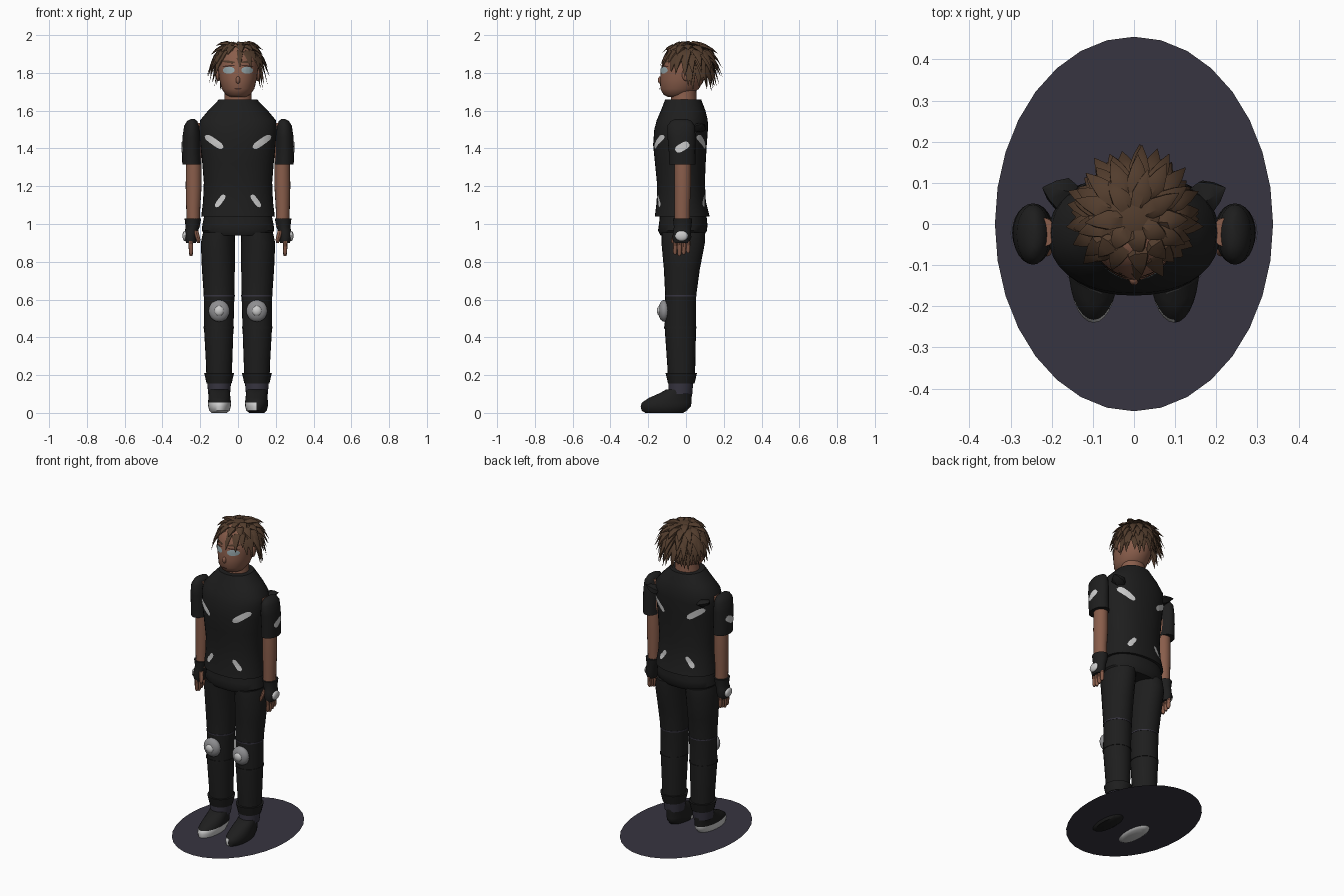
import bpy, bmesh, math, random
from mathutils import Vector
from mathutils.bvhtree import BVHTree

random.seed(4)
if "Cube" in bpy.data.objects:
    bpy.data.objects.remove(bpy.data.objects["Cube"])


def material(name, r, g, b):
    m = bpy.data.materials.new(name)
    m.use_nodes = True
    m.diffuse_color = (r, g, b, 1)
    m.node_tree.nodes["Principled BSDF"].inputs["Base Color"].default_value = (r, g, b, 1)
    return m


BLACK = material("black_cloth", .013, .013, .013)
SKIN = material("skin", .25, .11, .07)
HAIR = material("brown_hair", .085, .046, .026)
WHITE = material("light_grey", .6, .6, .6)
GREY = material("pad_grey", .27, .27, .28)
PURPLE = material("dark_purple", .038, .035, .052)
EYE = material("eye_blue_grey", .3, .38, .4)
DARK = material("dark_brown", .06, .025, .018)
SIDES = (("left_", 1), ("right_", -1))
parts = []


def finish(name, bm, *mats):
    mesh = bpy.data.meshes.new(name)
    bm.to_mesh(mesh)
    bm.free()
    ob = bpy.data.objects.new(name, mesh)
    bpy.context.collection.objects.link(ob)
    for m in mats:
        mesh.materials.append(m)
    parts.append(ob)
    return ob


def skin_rings(bm, rings):
    # bridge successive vertex rings and close both ends
    n = len(rings[0])
    for a, b in zip(rings, rings[1:]):
        for i in range(n):
            j = (i + 1) % n
            bm.faces.new((a[i], a[j], b[j], b[i]))
    bm.faces.new(rings[0][::-1])
    bm.faces.new(rings[-1])


def loft(name, rings, *mats, s=1, n=24, power=1.0):
    # each ring: centre x, centre y, height, radius x, radius y
    bm = bmesh.new()
    loops = []
    for cx, cy, z, rx, ry in rings:
        loop = []
        for i in range(n):
            c, d = math.cos(math.tau * i / n), math.sin(math.tau * i / n)
            c, d = [math.copysign(abs(v) ** power, v) for v in (c, d)]
            loop.append(bm.verts.new((s * cx + rx * c, cy + ry * d, z)))
        loops.append(loop)
    skin_rings(bm, loops)
    bmesh.ops.recalc_face_normals(bm, faces=bm.faces)
    return finish(name, bm, *mats)


def ball(name, centre, size, mat, seg=20):
    bm = bmesh.new()
    bmesh.ops.create_uvsphere(bm, u_segments=seg, v_segments=seg // 2, radius=1)
    for v in bm.verts:
        v.co = Vector(centre) + v.co * Vector(size)
    return finish(name, bm, mat)


def patch(name, target, facing, u, v, length, width, angle, mat, power=4):
    # thin painted plate laid onto a surface along an axis direction
    me = target.data
    tree = BVHTree.FromPolygons([p.co for p in me.vertices], [p.vertices for p in me.polygons])
    out = Vector(facing)
    bm = bmesh.new()
    rows = []
    for i in range(13):
        a = (i / 6 - 1) * .97
        row = []
        for j in range(5):
            b = (j / 2 - 1) * (1 - abs(a) ** power) ** .5
            p = u + a * length / 2 * math.cos(angle) - b * width / 2 * math.sin(angle)
            q = v + a * length / 2 * math.sin(angle) + b * width / 2 * math.cos(angle)
            start = Vector((0, p, q)) if out.x else Vector((p, 0, q))
            hit, normal, _, _ = tree.ray_cast(start + out, -out)
            if hit is None:
                hit, normal, _, _ = tree.find_nearest(start + out * .1)
            row.append(bm.verts.new(hit + normal * .004))
        rows.append(row)
    for a, b in zip(rows, rows[1:]):
        for j in range(4):
            bm.faces.new((a[j], b[j], b[j + 1], a[j + 1]))
    bm.normal_update()
    if sum(f.normal.dot(out) for f in bm.faces) < 0:
        bmesh.ops.reverse_faces(bm, faces=bm.faces)
    finish(name, bm, mat)


def spike(bm, root, out, drop, width):
    # curved tapering lock
    root, out = Vector(root), Vector(out)
    side = out.cross(Vector((0, 0, 1))).normalized()
    up = side.cross(out).normalized()
    loops = []
    for t, w in ((0, .8), (.35, 1), (.7, .6), (1, .04)):
        c = root + out * t - Vector((0, 0, drop * t * t))
        loops.append([bm.verts.new(c + (side * math.cos(k * math.tau / 5)
                      + up * .55 * math.sin(k * math.tau / 5)) * width * w) for k in range(5)])
    skin_rings(bm, loops)


# ground disc
bm = bmesh.new()
bmesh.ops.create_circle(bm, cap_ends=True, segments=32, radius=1)
for v in bm.verts:
    v.co = (v.co.x * .338, v.co.y * .455, .012)
finish("ground_disc", bm, PURPLE)

# shirt and trousers top
shirt = loft("shirt", [(0, -.02, 1.04, .195, .145), (0, -.025, 1.12, .185, .13),
                       (0, -.027, 1.22, .181, .127), (0, -.03, 1.32, .189, .134),
                       (0, -.032, 1.42, .199, .142), (0, -.026, 1.5, .208, .142),
                       (0, -.02, 1.55, .2, .135), (0, -.015, 1.6, .158, .118),
                       (0, -.015, 1.66, .1, .095)], BLACK, n=36, power=.9)
loft("hips", [(0, -.02, .94, .17, .115), (0, -.018, .965, .192, .13), (0, -.015, 1.0, .188, .128),
              (0, -.015, 1.06, .175, .122)], BLACK, n=32, power=.9)

# shirt marks, front and back
for label, s in SIDES:
    for side, facing in (("front", (0, -1, 0)), ("back", (0, 1, 0))):
        patch(label + side + "_chest_mark", shirt, facing, s * .125, 1.435, .115, .034, s * .62, WHITE)
        patch(label + side + "_hem_mark", shirt, facing, s * .093, 1.122, .08, .027, -s * .95, WHITE)

for label, s in SIDES:
    # arm, sleeve and shoulder point
    loft(label + "arm", [(.236, -.02, .99, .035, .04), (.237, -.02, 1.08, .037, .041),
                         (.235, -.018, 1.2, .042, .044), (.234, -.018, 1.33, .041, .044),
                         (.22, -.02, 1.535, .03, .035)], SKIN, s=s, n=18)
    sleeve = loft(label + "sleeve", [(.245, -.02, 1.315, .05, .07), (.247, -.021, 1.38, .049, .07),
                                     (.246, -.024, 1.46, .048, .074), (.245, -.026, 1.52, .04, .073),
                                     (.243, -.026, 1.545, .027, .055), (.24, -.026, 1.556, .01, .03)],
                  BLACK, s=s, n=24)
    patch(label + "sleeve_mark", sleeve, (s, 0, 0), -.02, 1.407, .08, .04, .55, WHITE)
    bm = bmesh.new()
    spike(bm, (s * .15, .06, 1.5), (s * .072, .028, .03), 0, .045)
    finish(label + "shoulder_point", bm, BLACK)

    # glove, wrist pad, fingers, thumb
    loft(label + "glove", [(.248, -.025, .9, .026, .042), (.25, -.022, .93, .036, .05),
                           (.246, -.02, .965, .035, .047), (.24, -.018, .985, .037, .046),
                           (.239, -.018, 1.028, .044, .051)], BLACK, s=s, n=20)
    ball(label + "wrist_pad", (s * .281, -.024, .937), (.013, .034, .027), WHITE)
    for k in range(4):
        y = -.058 + k * .023
        low = .83 + .008 * abs(k - 1)
        loft(label + "finger_%d" % (k + 1), [(.249, y, low, .006, .006), (.249, y, low + .012, .011, .011),
                                            (.25, y, .91, .012, .012)], SKIN, s=s, n=8)
    loft(label + "thumb", [(.209, -.07, .9, .007, .008), (.211, -.066, .918, .012, .013),
                           (.224, -.048, .965, .014, .015)], SKIN, s=s, n=8)

    # trouser leg, seams, cuff, sock
    loft(label + "trouser_leg", [(.1, -.024, .17, .067, .07), (.1, -.025, .25, .069, .074),
                                 (.102, -.03, .45, .078, .083), (.1, -.028, .62, .081, .082),
                                 (.104, -.022, .76, .087, .095), (.107, -.015, .9, .09, .115),
                                 (.1, -.015, .955, .085, .115)], BLACK, s=s)
    loft(label + "knee_seam_low", [(.102, -.03, .448, .081, .086), (.102, -.03, .457, .081, .086)], BLACK, s=s)
    loft(label + "knee_seam_high", [(.1, -.028, .617, .083, .084), (.1, -.028, .624, .083, .084)], PURPLE, s=s)
    loft(label + "cuff", [(.1, -.025, .155, .066, .07), (.1, -.025, .21, .079, .083)], BLACK, s=s)
    loft(label + "sock", [(.1, -.03, .1, .058, .062), (.1, -.027, .16, .063, .066)], PURPLE, s=s)

    # knee pad
    ball(label + "knee_pad", (s * .1, -.115, .54), (.056, .032, .058), GREY)
    ball(label + "knee_pad_centre", (s * .1, -.138, .54), (.027, .016, .028), WHITE, 12)

    # shoe with pale sole on one side and pale inner toe on the other
    shoe = loft(label + "shoe", [(.1, -.115, 0, .04, .1), (.098, -.115, .012, .054, .12),
                                 (.098, -.107, .035, .06, .133), (.098, -.102, .055, .061, .131),
                                 (.098, -.083, .08, .058, .112), (.099, -.052, .105, .056, .086),
                                 (.1, -.035, .125, .055, .068)], BLACK, WHITE, s=s, n=28)
    for f in shoe.data.polygons:
        c = f.center
        pale = c.z < .05 if s < 0 else (c.x < .1 and c.y < -.12 and .01 < c.z < .06)
        f.material_index = int(pale)

# neck, head and face
loft("neck", [(0, -.012, 1.62, .08, .075), (0, -.012, 1.66, .072, .068), (0, -.012, 1.74, .07, .066)], SKIN)
head = loft("head", [(0, -.05, 1.672, .04, .045), (0, -.048, 1.684, .064, .07),
                     (0, -.034, 1.715, .086, .102), (0, -.02, 1.765, .099, .117),
                     (0, -.012, 1.82, .106, .121), (0, -.005, 1.88, .106, .115),
                     (0, 0, 1.93, .08, .09), (0, 0, 1.952, .04, .05)], SKIN, n=32)
ball("nose", (0, -.136, 1.762), (.012, .013, .02), SKIN, 12)
front = (0, -1, 0)
patch("mouth", head, front, 0, 1.717, .04, .006, 0, DARK, 2)
for label, s in SIDES:
    patch(label + "eye", head, front, s * .047, 1.814, .062, .036, 0, EYE, 2)
    patch(label + "eyelid_line", head, front, s * .047, 1.836, .064, .008, -s * .1, DARK, 2)
    patch(label + "eyebrow", head, front, s * .047, 1.858, .065, .012, s * .1, HAIR, 2)
    ball(label + "ear", (s * .104, .002, 1.79), (.013, .024, .034), SKIN, 12)

# hair cap and layered locks
ball("hair_cap", (0, .012, 1.868), (.113, .115, .092), HAIR, 24)
bm = bmesh.new()
# tier: elevation, count, first angle from the front, outward reach, rise, drop, width
tiers = ((72, 7, 0, .085, .045, .04, .026), (52, 13, 0, .085, .035, .055, .027),
         (34, 17, 0, .075, .01, .085, .026), (16, 17, 45, .065, 0, .1, .026),
         (0, 14, 78, .05, 0, .12, .026), (-22, 11, 98, .035, 0, .115, .025))
for el, count, first, reach, rise, drop, width in tiers:
    e = math.radians(el)
    for k in range(count):
        deg = first + (360 - 2 * first) * (k + (.5 if first else .25)) / count
        a = math.radians(deg + random.uniform(-5, 5))
        flat = Vector((math.sin(a), -math.cos(a), 0))
        back = (1 - math.cos(a)) / 2
        root = Vector((flat.x * .104 * math.cos(e), .012 + flat.y * .106 * math.cos(e),
                       1.868 + .085 * math.sin(e)))
        grow = random.uniform(.8, 1.15)
        out = flat * reach * grow * (.8 + .3 * back) + Vector((0, 0, rise * random.uniform(.3, 1)))
        spike(bm, root, out, drop * grow, width)
bmesh.ops.recalc_face_normals(bm, faces=bm.faces)
finish("hair_locks", bm, HAIR)

# smooth shading with sharp edges kept
bpy.ops.object.select_all(action='DESELECT')
for ob in parts:
    ob.select_set(True)
bpy.context.view_layer.objects.active = parts[0]
bpy.ops.object.shade_smooth_by_angle(angle=math.radians(42))
